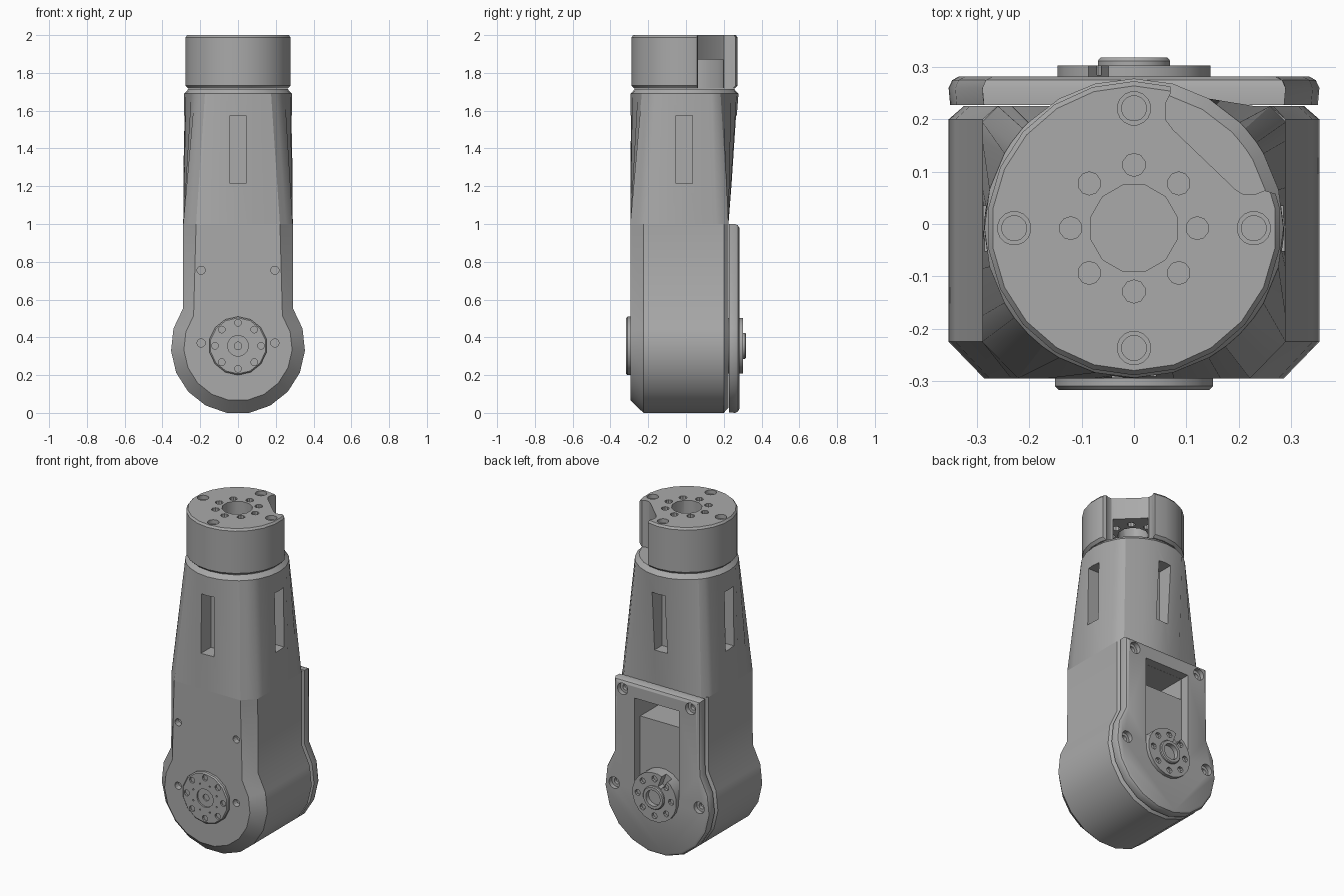
import bpy, bmesh, math

if "Cube" in bpy.data.objects:
    bpy.data.objects.remove(bpy.data.objects["Cube"])

grey = bpy.data.materials.new("machined grey")
grey.diffuse_color = (0.4, 0.4, 0.4, 1)
grey.use_nodes = True
grey.node_tree.nodes["Principled BSDF"].inputs["Base Color"].default_value = grey.diffuse_color

PIVOT = 0.35      # height of the lower joint axis
NECK_Y = -0.008   # centre line of the upper joint


def loft(bm, rings):
    """Skin a list of equal-length point rings and cap both ends."""
    loops = [[bm.verts.new(p) for p in ring] for ring in rings]
    n = len(loops[0])
    for a, b in zip(loops, loops[1:]):
        for i in range(n):
            bm.faces.new((a[i], a[(i + 1) % n], b[(i + 1) % n], b[i]))
    bm.faces.new(loops[0])
    bm.faces.new(loops[-1][::-1])


def mesh_object(name, parts):
    bm = bmesh.new()
    for rings in parts:
        loft(bm, rings)
    bmesh.ops.recalc_face_normals(bm, faces=bm.faces)
    mesh = bpy.data.meshes.new(name)
    bm.to_mesh(mesh)
    bm.free()
    ob = bpy.data.objects.new(name, mesh)
    bpy.context.collection.objects.link(ob)
    return ob


def build(name, parts, cuts=()):
    """Make a part, carve the cutter groups out of it, shade it."""
    ob = mesh_object(name, parts)
    cutters = []
    for group in cuts:
        cutter = mesh_object(name + "_cutter", group)
        cutter.hide_render = True
        mod = ob.modifiers.new("cut", 'BOOLEAN')
        mod.operation, mod.solver, mod.object = 'DIFFERENCE', 'EXACT', cutter
        cutters.append(cutter)
    if cutters:
        deps = bpy.context.evaluated_depsgraph_get()
        baked = bpy.data.meshes.new_from_object(ob.evaluated_get(deps))
        ob.modifiers.clear()
        ob.data = baked
        for c in cutters:
            bpy.data.objects.remove(c)
    ob.data.materials.clear()
    ob.data.materials.append(grey)
    bpy.ops.object.select_all(action='DESELECT')
    ob.select_set(True)
    bpy.context.view_layer.objects.active = ob
    bpy.ops.object.shade_smooth_by_angle(angle=math.radians(30))
    return ob


def turned(axis, cu, cv, steps, seg=16):
    """Rings of a turned shape; steps are (radius, distance along axis)."""
    rings = []
    for r, d in steps:
        ring = []
        for i in range(seg):
            t = 2 * math.pi * (i + 0.5) / seg
            u, v = cu + r * math.cos(t), cv + r * math.sin(t)
            ring.append((u, v, d) if axis == 'Z' else (u, d, v))
        rings.append(ring)
    return rings


def box(x0, x1, y0, y1, z0, z1):
    return [[(x0, y0, z), (x1, y0, z), (x1, y1, z), (x0, y1, z)] for z in (z0, z1)]


def bolt_circle(axis, cu, cv, radius, count, steps, phase=0.0, seg=10):
    return [turned(axis, cu + radius * math.cos(phase + 2 * math.pi * k / count),
                   cv + radius * math.sin(phase + 2 * math.pi * k / count), steps, seg)
            for k in range(count)]


def keyhole(y, inset, top=1.0):
    """Round bottom with a straight-sided neck above it."""
    r, n = 0.355 - inset, 13
    pts = [(0.29 - inset, y, top)]
    for i in range(n + 1):
        t = math.radians(35 - 250 * i / n)
        pts.append((r * math.cos(t), y, PIVOT + r * math.sin(t)))
    pts.append((-0.29 + inset, y, top))
    return pts


# Lower housing with chamfered front, screw holes and rear pocket
front_holes = [turned('Y', sx * 0.195, z, [(0.022, -0.4), (0.022, -0.26)], 12)
               for sx in (-1, 1) for z in (0.37, 0.755)]
build("lower_housing",
      [[keyhole(-0.295, 0.068), keyhole(-0.225, 0), keyhole(0.2, 0), keyhole(0.226, 0.03)]],
      [front_holes, [box(-0.149, 0.149, 0.03, 0.4, 0.78, 0.91)]])

# Upper housing: chamfered rectangle blending into a circle
corners = [(0.222, -0.295), (0.29, -0.225), (0.29, 0.195), (0.26, 0.225)]
corners += [(-x, y) for x, y in corners[::-1]]


def section_radius(t):
    """Distance from the axis to the chamfered rectangle in direction t."""
    dx, dy = math.cos(t), math.sin(t)
    best = 9.0
    for (ax, ay), (bx, by) in zip(corners, corners[1:] + corners[:1]):
        nx, ny = by - ay, ax - bx
        along = nx * dx + ny * dy
        if along > 1e-6:
            best = min(best, (nx * ax + ny * (ay - NECK_Y)) / along)
    return best


angles = [math.atan2(y - NECK_Y, x) % (2 * math.pi) for x, y in corners]
for i in range(24):
    t = 2 * math.pi * i / 24
    if all(abs(t - a) > 0.05 for a in angles):
        angles.append(t)
angles.sort()


def neck_ring(z, radius):
    return [(radius(t) * math.cos(t), NECK_Y + radius(t) * math.sin(t), z) for t in angles]


side_slots = [box(-0.042, 0.042, -0.5, -0.2, 1.215, 1.575),
              box(-0.042, 0.042, 0.17, 0.5, 1.215, 1.575),
              box(0.2, 0.5, -0.052, 0.034, 1.215, 1.575),
              box(-0.5, -0.2, -0.052, 0.034, 1.215, 1.575)]
build("upper_housing",
      [[neck_ring(1.0, section_radius), neck_ring(1.69, lambda t: 0.286),
        neck_ring(1.715, lambda t: 0.262)]], [side_slots])

# Hollow top cap with a diagonal notch and bolt holes
notch = [(0.07, 0.4), (0.07, 0.25), (0.06, 0.23), (0.06, 0.2), (0.075, 0.18), (0.195, 0.065),
         (0.21, 0.056), (0.23, 0.056), (0.25, 0.064), (0.28, 0.055), (0.4, 0.055), (0.4, 0.4)]
top_holes = bolt_circle('Z', 0, NECK_Y, 0.121, 8, [(0.022, 1.8), (0.022, 2.1)])
top_holes += bolt_circle('Z', 0, NECK_Y, 0.229, 4,
                         [(0.024, 1.9), (0.024, 1.975), (0.032, 1.975), (0.032, 2.1)], seg=16)
top_holes.append(turned('Z', 0, NECK_Y, [(0.085, 1.8), (0.085, 2.1)], 12))
build("top_cap",
      [turned('Z', 0, NECK_Y, [(0.266, 1.717), (0.281, 1.732), (0.281, 1.988), (0.272, 2.0)], 22)],
      [[turned('Z', 0, NECK_Y, [(0.215, 1.6), (0.215, 1.87)], 24)],
       [[[(x, y, z) for x, y in notch] for z in (1.6, 2.1)]], top_holes])

# Back cover plate with window and countersunk screw holes
plate_holes = [turned('Y', sx * x, z, [(0.018, 0.235), (0.018, 0.255), (0.035, 0.255), (0.035, 0.4)], 14)
               for sx in (-1, 1) for x, z in ((0.228, 0.945), (0.285, 0.36))]
build("back_plate",
      [[keyhole(0.227, 0.003), keyhole(0.26, 0), keyhole(0.275, 0.007, 0.993),
        keyhole(0.282, 0.02, 0.98)]],
      [[box(-0.15, 0.15, 0.1, 0.4, 0.37, 0.91)], plate_holes])

# Front output disc
front_cuts = bolt_circle('Y', 0, PIVOT + 0.005, 0.122, 8, [(0.018, -0.4), (0.018, -0.304)])
front_cuts += bolt_circle('Y', 0, PIVOT + 0.005, 0.085, 8, [(0.005, -0.4), (0.005, -0.31)],
                          math.pi / 8, 6)
front_cuts.append(turned('Y', 0, PIVOT + 0.005,
                         [(0.02, -0.298), (0.02, -0.307), (0.055, -0.307), (0.055, -0.4)], 16))
build("front_disc",
      [turned('Y', 0, PIVOT + 0.005, [(0.155, -0.28), (0.155, -0.31), (0.148, -0.317)], 14)],
      [front_cuts])

# Rear output disc with raised hub and a radial slit
rear_cuts = bolt_circle('Y', 0, PIVOT + 0.005, 0.112, 8, [(0.018, 0.285), (0.018, 0.4)])
slit_dir = math.radians(118)
c, s = math.cos(slit_dir), math.sin(slit_dir)
slit = [[(a * c - b * s, y, PIVOT + 0.005 + a * s + b * c)
         for a, b in ((0.075, -0.012), (0.2, -0.03), (0.2, 0.03), (0.075, 0.012))]
        for y in (0.26, 0.4)]
build("rear_disc",
      [turned('Y', 0, PIVOT + 0.005, [(0.148, 0.2), (0.148, 0.303), (0.07, 0.303),
                                      (0.07, 0.312), (0.065, 0.318)], 20)],
      [rear_cuts, [slit], [turned('Y', 0, PIVOT + 0.005, [(0.048, 0.29), (0.048, 0.4)], 16)]])
